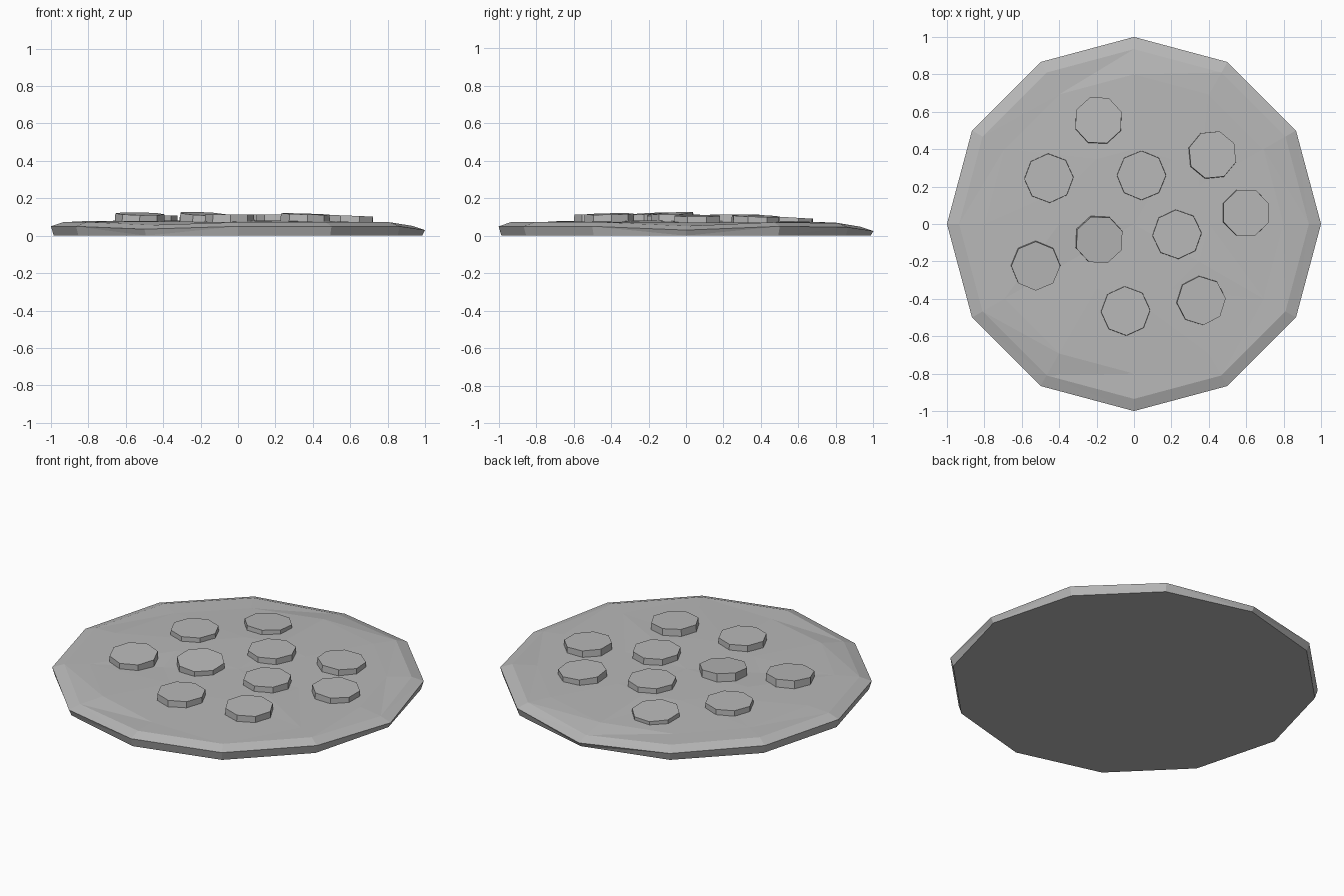
import bpy, bmesh, math, random
from mathutils import Vector

random.seed(4)
cube = bpy.data.objects.get("Cube")
if cube:
    bpy.data.objects.remove(cube)

stone = bpy.data.materials.new("stone_grey")
stone.use_nodes = True
stone.diffuse_color = (0.48, 0.48, 0.48, 1)
bsdf = stone.node_tree.nodes["Principled BSDF"]
bsdf.inputs["Base Color"].default_value = (0.48, 0.48, 0.48, 1)
bsdf.inputs["Roughness"].default_value = 0.9


def finish(name, bm):
    bmesh.ops.recalc_face_normals(bm, faces=bm.faces)
    mesh = bpy.data.meshes.new(name)
    bm.to_mesh(mesh)
    bm.free()
    mesh.materials.append(stone)
    obj = bpy.data.objects.new(name, mesh)
    bpy.context.collection.objects.link(obj)
    return obj


def ring(bm, sides, radius, height, turn=0.0):
    """Ring of vertices; height is a function of the vertex index."""
    angles = [turn + math.tau * i / sides for i in range(sides)]
    return [bm.verts.new((radius * math.cos(a), radius * math.sin(a), height(i)))
            for i, a in enumerate(angles)]


def bridge(bm, low, high):
    n = len(low)
    for i in range(n):
        j = (i + 1) % n
        bm.faces.new((low[i], low[j], high[j], high[i]))


# Twelve-sided slab with an uneven rim, chamfer and gently rough top
bm = bmesh.new()
rim_z = [0.03, 0.05, 0.045, 0.025, 0.045, 0.05, 0.05, 0.05, 0.035, 0.05, 0.05, 0.05]
base = ring(bm, 12, 0.985, lambda i: 0.0)
rim = ring(bm, 12, 1.0, lambda i: rim_z[i])
shoulder = ring(bm, 12, 0.935, lambda i: rim_z[i] + 0.022)
middle = ring(bm, 12, 0.8, lambda i: 0.074 + random.uniform(-0.006, 0.006))
inner = ring(bm, 12, 0.4, lambda i: 0.078 + random.uniform(-0.006, 0.006))
bm.faces.new(base[::-1])
for low, high in ((base, rim), (rim, shoulder), (shoulder, middle), (middle, inner)):
    bridge(bm, low, high)
centre = bm.verts.new((0, 0, 0.082))
for i in range(12):
    bm.faces.new((inner[i], inner[(i + 1) % 12], centre))
bmesh.ops.triangulate(bm, faces=[f for f in bm.faces if f.normal.z >= 0 and len(f.verts) == 4])
finish("stone_slab", bm)

# Eight-sided studs: x, y, top height, turn in degrees, slope along x, slope along y
studs = [
    (-0.19, 0.555, 0.098, 20, 0.0, -0.06),
    (0.42, 0.37, 0.106, 28, -0.04, -0.03),
    (-0.455, 0.245, 0.108, 2, 0.0, 0.0),
    (0.04, 0.26, 0.112, 0, 0.0, 0.0),
    (0.60, 0.06, 0.107, 22, -0.04, 0.0),
    (-0.185, -0.085, 0.117, 20, -0.05, 0.07),
    (0.23, -0.055, 0.114, 3, 0.0, 0.0),
    (-0.525, -0.225, 0.117, 0, -0.02, 0.06),
    (-0.045, -0.465, 0.112, 2, 0.0, 0.0),
    (0.36, -0.41, 0.116, 5, -0.03, 0.02),
]
for n, (x, y, z, turn, sx, sy) in enumerate(studs, 1):
    bm = bmesh.new()
    low = ring(bm, 8, 0.133, lambda i: -0.055, math.radians(turn))
    high = ring(bm, 8, 0.131, lambda i: 0.0, math.radians(turn))
    bridge(bm, low, high)
    bm.faces.new(high)
    bm.faces.new(low[::-1])
    obj = finish(f"stud_{n}", bm)
    obj.location = (x, y, z)
    obj.rotation_mode = "QUATERNION"
    obj.rotation_quaternion = Vector((0, 0, 1)).rotation_difference(Vector((-sx, -sy, 1)))
